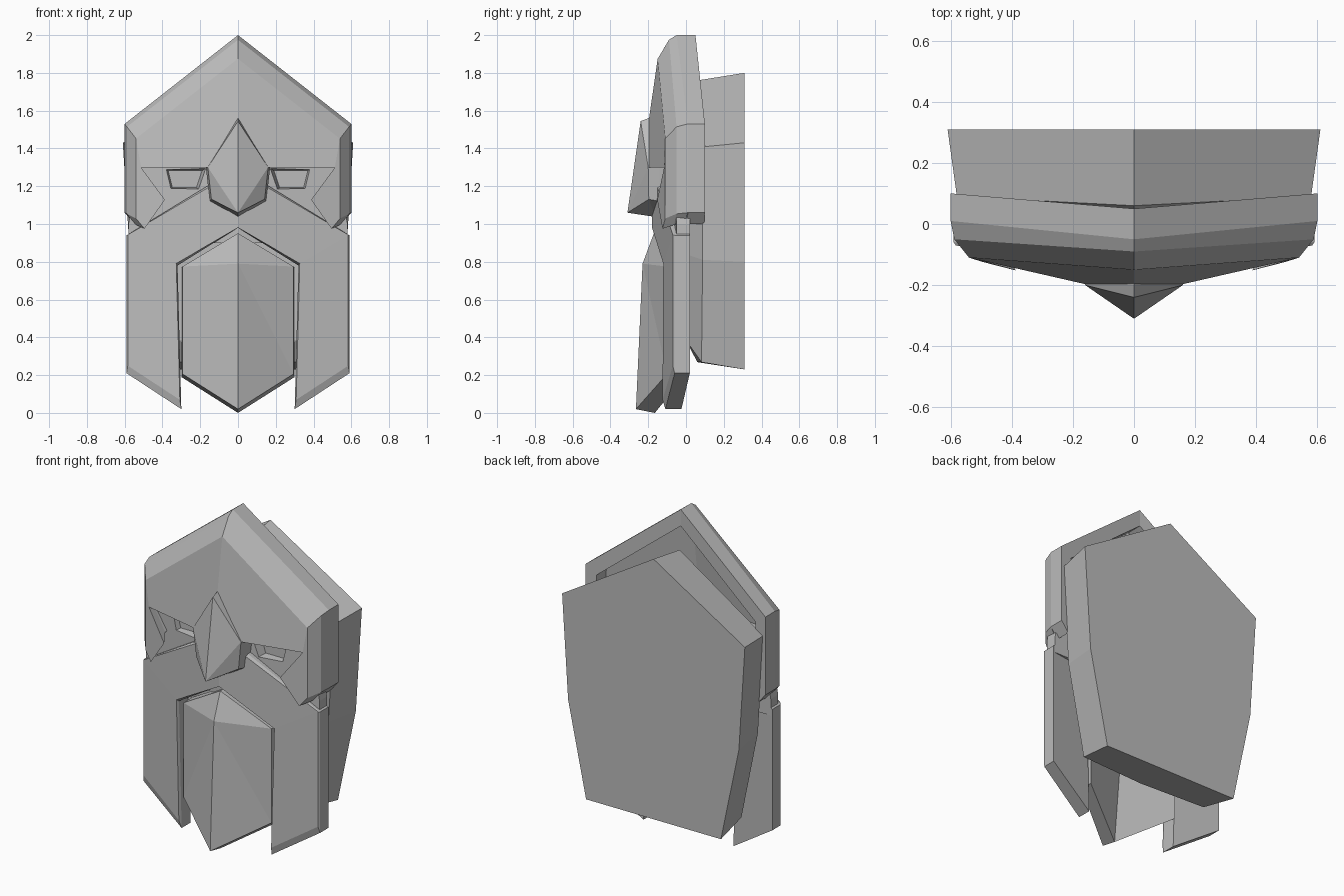
import bpy
import bmesh

default_cube = bpy.data.objects.get("Cube")
if default_cube:
    bpy.data.objects.remove(default_cube, do_unlink=True)

# One stone colour for the whole carving
grey = (.5, .5, .5, 1)
stone = bpy.data.materials.new("grey_stone")
stone.use_nodes = True
stone.diffuse_color = grey
stone.node_tree.nodes["Principled BSDF"].inputs["Base Color"].default_value = grey


def make_cap(bm, loop, split, peak=None):
    """Close one end with a fan to a peak, two faces, or a single face."""
    if peak:
        tip = bm.verts.new((0, *peak))
        for first, second in zip(loop, loop[1:]):
            bm.faces.new((first, second, tip))
    elif split:
        bm.faces.new(loop[:2] + loop[-2:])
        bm.faces.new(loop[1:-1])
    else:
        bm.faces.new(loop)


def carve(name, outline, layers, pivot=(0, 1), lean=0, peak=None, split=False):
    """Loft a half outline (x, z) through layers and mirror it across the middle.

    Each layer is (depth at the middle, depth at the side, scale about the pivot).
    Lean brings the middle forward as it gets lower.
    """
    bm = bmesh.new()
    width = max(x for x, z in outline)
    top = max(z for x, z in outline)
    pivot_x, pivot_z = pivot
    loops = []
    for middle, side, scale in layers:
        loop = []
        for x, z in outline:
            outward = x / width
            centre = middle - lean * (top - z)
            depth = centre + (side - middle + lean * (top - z)) * outward
            new_x = pivot_x + (x - pivot_x) * scale if x else 0
            new_z = pivot_z + (z - pivot_z) * scale
            loop.append(bm.verts.new((new_x, depth, new_z)))
        loops.append(loop)

    # Walls, leaving the mirror plane open
    for near, far in zip(loops, loops[1:]):
        for i, (x, z) in enumerate(outline):
            j = (i + 1) % len(outline)
            if x or outline[j][0]:
                bm.faces.new((near[i], near[j], far[j], far[i]))
    make_cap(bm, loops[0], split, peak)
    make_cap(bm, loops[-1], split)

    everything = bm.verts[:] + bm.edges[:] + bm.faces[:]
    bmesh.ops.mirror(bm, geom=everything, axis='X', merge_dist=.001)
    bmesh.ops.recalc_face_normals(bm, faces=bm.faces[:])
    mesh = bpy.data.meshes.new(name)
    bm.to_mesh(mesh)
    bm.free()
    mesh.materials.append(stone)
    part = bpy.data.objects.new(name, mesh)
    bpy.context.scene.collection.objects.link(part)
    return part


# Rear block, tapering towards the front
carve("rear_block",
      outline=[(0, 1.8), (.61, 1.43), (.57, .8), (.45, .23), (0, .23)],
      layers=[(0, 0, .8), (.06, .09, .95), (.31, .31, 1)])

# Helmet front with bevelled roof, brow and pointed cheek guards
roof = [(0, 2), (.6, 1.53), (.6, 1.06), (.55, 1)]
carve("helmet_front",
      outline=roof + [(.43, 1.17), (.57, 1.36), (0, 1.36)],
      layers=[(-.15, -.11, .9), (-.09, -.05, .98), (-.05, .01, 1)],
      pivot=(0, .75), lean=.13, split=True)

# Helmet rim, open at the back
carve("helmet_rim",
      outline=roof + [(.53, 1.48), (0, 1.9)],
      layers=[(-.05, .01, 1), (.05, .1, 1)], split=True)

# Face plate with sunken eyes
face = carve("face_plate",
             outline=[(0, 1.4), (.5, 1.4), (.58, 1), (.58, .9), (0, .9)],
             layers=[(-.13, -.05, 1), (.02, .02, 1)])
eye_cutter = carve("eye_cutter",
                   outline=[(.16, 1.3), (.4, 1.3), (.37, 1.18), (.2, 1.18)],
                   layers=[(-.14, -.14, 1), (-.05, -.05, .75)],
                   pivot=(.28, 1.23))
eye_cutter.hide_render = True
eye_cutter.hide_set(True)
eyes = face.modifiers.new("eyes", 'BOOLEAN')
eyes.operation = 'DIFFERENCE'
eyes.solver = 'EXACT'
eyes.object = eye_cutter

# Faceted nose with a central ridge
carve("nose",
      outline=[(0, 1.56), (.17, 1.3), (.15, 1.12), (0, 1.02)],
      layers=[(-.24, -.2, .94), (-.2, -.14, 1), (-.1, -.08, 1)],
      pivot=(0, 1.3), lean=-.15, peak=(-.31, 1.06))

# Outer beard and moustache around an arched opening
carve("outer_beard",
      outline=[(0, 1.3), (.59, .94), (.59, .21), (.3, .02), (.32, .78), (0, .98)],
      layers=[(-.18, -.07, .95), (-.16, -.06, 1), (-.07, .02, 1)],
      pivot=(.46, 1), split=True)

# Central beard, keeled with a sloping top
carve("central_beard",
      outline=[(0, .95), (.3, .77), (.3, .19), (0, 0)],
      layers=[(-.17, -.1, .98), (-.07, -.01, 1)],
      lean=.1, peak=(-.23, .79))
